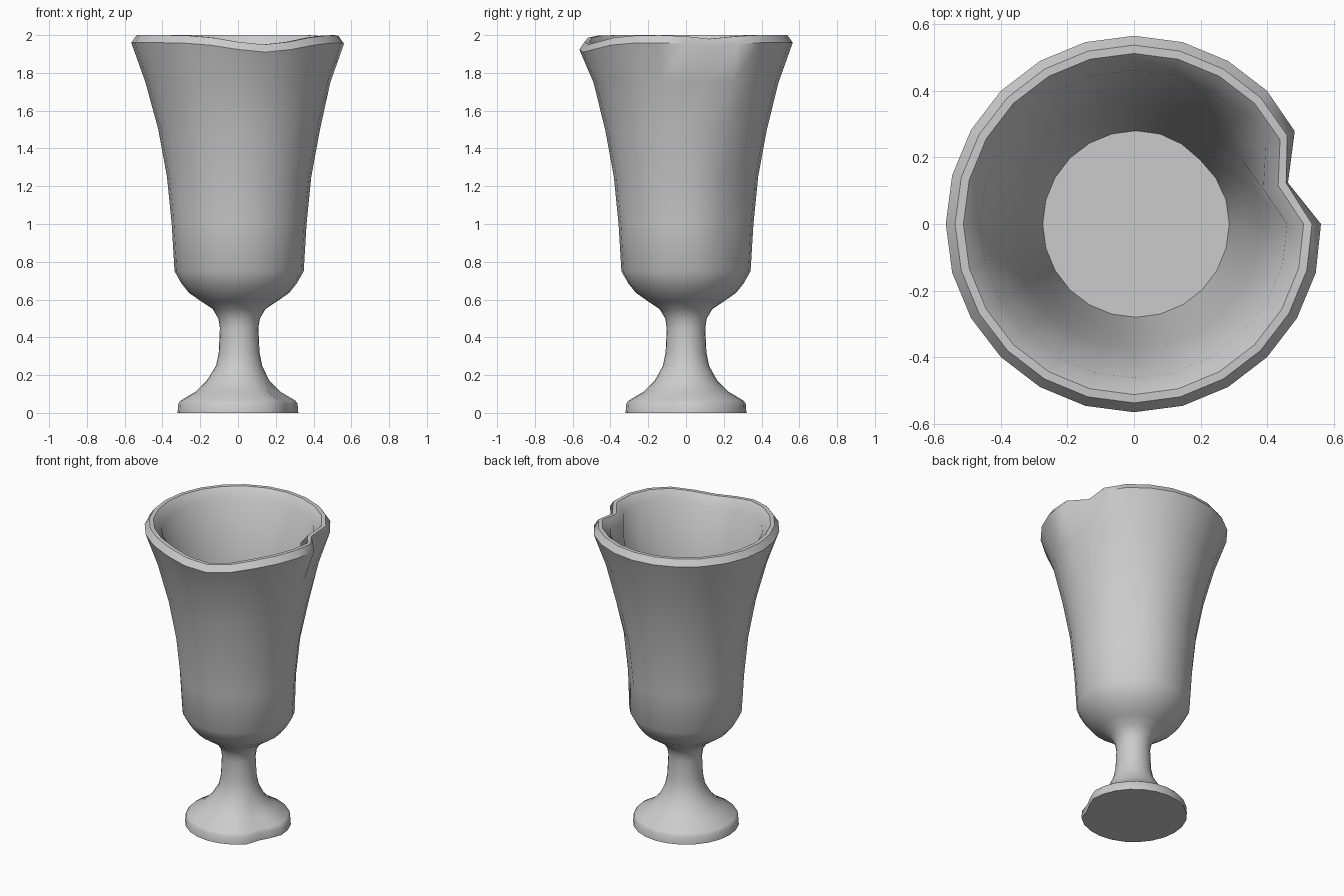
import bpy, bmesh, math

if "Cube" in bpy.data.objects:
    bpy.data.objects.remove(bpy.data.objects["Cube"])

SIDES = 24

# Profile (radius, height): foot, stem, outer bowl, rim, inner bowl
PROFILE = [(0.32, 0), (0.316, 0.05), (0.303, 0.066), (0.225, 0.112), (0.165, 0.172), (0.122, 0.25),
           (0.108, 0.32), (0.102, 0.45), (0.11, 0.5), (0.14, 0.55), (0.2, 0.59),
           (0.265, 0.635), (0.305, 0.685), (0.342, 0.75), (0.357, 1.0), (0.382, 1.25),
           (0.428, 1.5), (0.49, 1.75), (0.565, 1.96), (0.537, 2.0), (0.512, 2.0),
           (0.462, 1.945), (0.375, 1.5), (0.33, 1.15), (0.28, 0.74)]
RIM = 18  # index of the outer rim ring


def bump(angle, centre, width):
    d = (angle - centre + 180) % 360 - 180
    return math.exp(-(d / width) ** 2)


def worn(r, z, a, inner):
    """Push a ring point in and down where the goblet is dented."""
    dr = dz = 0
    # Rim dent on the right, rim dip at the front
    fade = math.exp(-((z - 1.99) / 0.18) ** 2)
    dr -= (0.065 if inner else 0.09) * bump(a, 16, 9) * fade
    if z > 1.9:
        dz -= 0.05 * bump(a, -75, 26) + 0.02 * bump(a, 15, 14)
    # Shallow dent in the bowl wall
    dr -= 0.026 * bump(a, 45, 17) * math.exp(-((z - 1.1) / 0.33) ** 2)
    # Chip in the foot edge
    if z < 0.12:
        dr -= 0.04 * bump(a, -24, 12)
    return r + dr, z + dz


# Goblet: revolved profile with dents
bm = bmesh.new()
rings = []
for k, (r, z) in enumerate(PROFILE):
    shift = 0.006 if 0.2 < z < 1.6 else 0  # bowl leans slightly right
    ring = []
    for i in range(SIDES):
        a = 360 * i / SIDES
        rr, zz = worn(r, z, a, k > RIM)
        t = math.radians(a)
        ring.append(bm.verts.new((rr * math.cos(t) + shift, rr * math.sin(t), zz)))
    rings.append(ring)
for lo, hi in zip(rings, rings[1:]):
    for i in range(SIDES):
        j = (i + 1) % SIDES
        bm.faces.new((lo[i], lo[j], hi[j], hi[i]))

# Underside and inner floor
bm.faces.new(rings[0][::-1])
bm.faces.new(rings[-1])

mesh = bpy.data.meshes.new("goblet")
bm.to_mesh(mesh)
bm.free()
goblet = bpy.data.objects.new("goblet", mesh)
bpy.context.collection.objects.link(goblet)
bpy.context.view_layer.objects.active = goblet
goblet.select_set(True)
bpy.ops.object.shade_smooth_by_angle(angle=math.radians(42))
